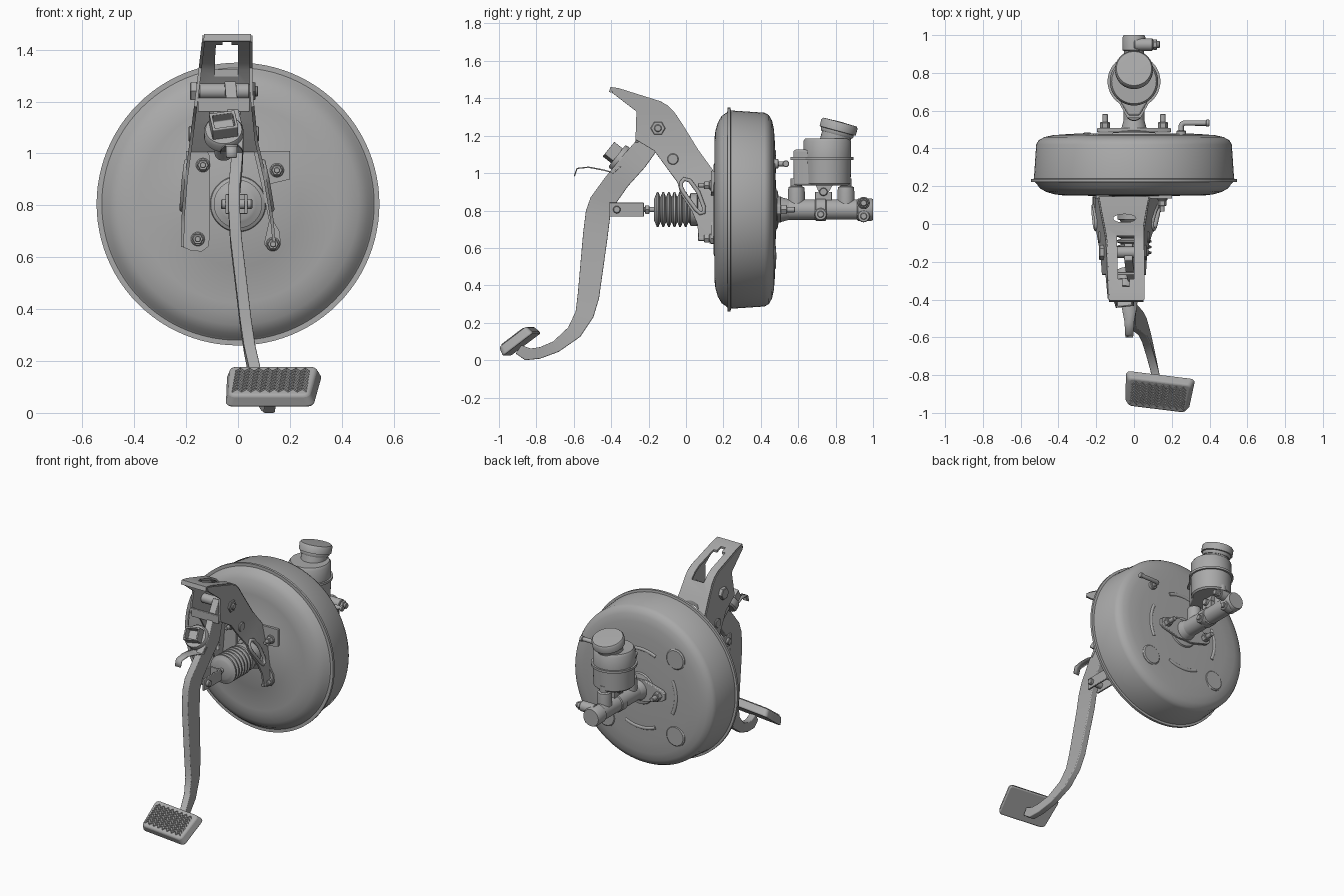
import bpy, bmesh, math
from mathutils import Vector, Matrix

if "Cube" in bpy.data.objects:
    bpy.data.objects.remove(bpy.data.objects["Cube"])

grey = bpy.data.materials.new("dark_grey")
grey.diffuse_color = (0.4, 0.4, 0.4, 1)
grey.use_nodes = True
grey.node_tree.nodes["Principled BSDF"].inputs["Base Color"].default_value = grey.diffuse_color

def finish(name, bm, bevel=0, angle=35):
    bmesh.ops.remove_doubles(bm, verts=bm.verts, dist=1e-5)
    bmesh.ops.recalc_face_normals(bm, faces=bm.faces)
    me = bpy.data.meshes.new(name)
    bm.to_mesh(me)
    bm.free()
    me.materials.append(grey)
    me.shade_smooth()
    me.set_sharp_from_angle(angle=math.radians(angle))
    ob = bpy.data.objects.new(name, me)
    bpy.context.collection.objects.link(ob)
    if bevel:
        m = ob.modifiers.new("bevel", 'BEVEL')
        m.width, m.segments, m.limit_method = bevel, 3, 'ANGLE'
    return ob

def lathe(name, origin, direction, profile, n=32):
    """Revolve (distance, radius) pairs about a direction."""
    q = Vector(direction).normalized().to_track_quat('Z', 'Y')
    bm = bmesh.new()
    rings = [[bm.verts.new(Vector(origin) + q @ Vector((r * math.cos(2 * math.pi * i / n),
              r * math.sin(2 * math.pi * i / n), t))) for i in range(n)] for t, r in profile]
    for a, b in zip(rings, rings[1:]):
        for i in range(n):
            bm.faces.new((a[i], a[(i + 1) % n], b[(i + 1) % n], b[i]))
    return finish(name, bm)

def rod(name, p1, p2, r, n=24):
    d = Vector(p2) - Vector(p1)
    L, c = d.length, min(0.004, r * 0.2)
    return lathe(name, p1, d, [(0, 0), (0, r - c), (c, r), (L - c, r), (L, r - c), (L, 0)], n)

def prism(name, pts, axis, a, b, bevel=0):
    put = {'x': lambda p, t: (t, p[0], p[1]), 'y': lambda p, t: (p[0], t, p[1]),
           'z': lambda p, t: (p[0], p[1], t)}[axis]
    bm = bmesh.new()
    lo, hi = [[bm.verts.new(put(p, t)) for p in pts] for t in (a, b)]
    bm.faces.new(lo)
    bm.faces.new(hi)
    for i in range(len(pts)):
        j = (i + 1) % len(pts)
        bm.faces.new((lo[i], lo[j], hi[j], hi[i]))
    return finish(name, bm, bevel)

def box(name, x0, x1, y0, y1, z0, z1, bevel=0.004):
    return prism(name, [(x0, y0), (x1, y0), (x1, y1), (x0, y1)], 'z', z0, z1, bevel)

def tube(name, pts, r, closed=False):
    cu = bpy.data.curves.new(name, 'CURVE')
    cu.dimensions, cu.bevel_depth, cu.bevel_resolution, cu.use_fill_caps = '3D', r, 3, True
    s = cu.splines.new('POLY')
    s.points.add(len(pts) - 1)
    for p, c in zip(s.points, pts):
        p.co = (*c, 1)
    s.use_cyclic_u = closed
    cu.materials.append(grey)
    tmp = bpy.data.objects.new(name + "_path", cu)
    bpy.context.collection.objects.link(tmp)
    me = bpy.data.meshes.new_from_object(tmp.evaluated_get(bpy.context.evaluated_depsgraph_get()))
    bpy.data.objects.remove(tmp)
    me.shade_smooth()
    bpy.context.collection.objects.link(bpy.data.objects.new(name, me))

def cut(ob, cutters):
    for c in cutters:
        m = ob.modifiers.new("cut", 'BOOLEAN')
        m.operation, m.object, m.solver = 'DIFFERENCE', c, 'EXACT'
    me = bpy.data.meshes.new_from_object(ob.evaluated_get(bpy.context.evaluated_depsgraph_get()))
    ob.modifiers.clear()
    me.set_sharp_from_angle(angle=math.radians(25))
    ob.data = me
    for c in cutters:
        bpy.data.objects.remove(c)

def oval(cx, cy, a, b, n=24):
    return [(cx + a * math.cos(2 * math.pi * i / n), cy + b * math.sin(2 * math.pi * i / n)) for i in range(n)]

C = 0.805  # height of booster axis
# Booster drum
lathe("booster_shell", (0, 0, C), (0, 1, 0), [(0.148, 0), (0.148, 0.24), (0.152, 0.25), (0.152, 0.38), (0.157, 0.42),
      (0.17, 0.465), (0.19, 0.5), (0.215, 0.517), (0.222, 0.525), (0.222, 0.545), (0.238, 0.545), (0.24, 0.53),
      (0.42, 0.518), (0.443, 0.505), (0.46, 0.475), (0.47, 0.43), (0.476, 0.35), (0.48, 0.15), (0.48, 0)], 96)
for i, a in enumerate((135, 225, 315)):
    x, z = 0.36 * math.cos(math.radians(a)), C + 0.36 * math.sin(math.radians(a))
    lathe(f"booster_boss_{i}", (x, 0.462, z), (0, 1, 0), [(0, 0.07), (0.012, 0.068), (0.018, 0.06), (0.018, 0)])
for i in range(4):
    arc = [math.radians(90 * i + t) for t in range(-25, 26, 5)]
    tube(f"booster_rib_{i}", [(0.26 * math.cos(a), 0.472, C + 0.26 * math.sin(a)) for a in arc], 0.013)
tube("vacuum_fitting", [(0.25, 0.46, 1.05), (0.25, 0.52, 1.05), (0.255, 0.53, 1.05), (0.265, 0.534, 1.05), (0.4, 0.534, 1.05)], 0.014)
rod("vacuum_collar", (0.25, 0.46, 1.05), (0.25, 0.495, 1.05), 0.026)
rod("vacuum_barb", (0.38, 0.534, 1.05), (0.4, 0.534, 1.05), 0.018)

# Bellows boot and push rod
prof = [(-0.17, 0), (-0.17, 0.06)]
for i in range(6):
    y = -0.165 + i * 0.03
    prof += [(y, 0.07), (y + 0.009, 0.093), (y + 0.018, 0.093), (y + 0.027, 0.07)]
prof += [(0.02, 0.075), (0.025, 0.088), (0.06, 0.088), (0.065, 0.075), (0.125, 0.078), (0.14, 0.105), (0.155, 0.11)]
lathe("rubber_boot", (0, 0, C), (0, 1, 0), prof, 48)
rod("push_rod", (0, -0.26, C), (0, -0.15, C), 0.014)
rod("push_rod_nut", (0, -0.22, C), (0, -0.195, C), 0.026, 6)
for s, x in (("left", -0.049), ("right", 0.025)):
    box(f"clevis_{s}", x, x + 0.012, -0.41, -0.225, 0.767, 0.843)
box("clevis_end", -0.049, 0.037, -0.237, -0.225, 0.767, 0.843)
rod("clevis_pin", (-0.065, -0.37, C), (0.055, -0.37, C), 0.02)

# Pedal arm: front edge (y,z), back edge (y,z), x
stations = [(-0.19, 1.28, -0.10, 1.22, -0.03), (-0.27, 1.17, -0.17, 1.10, -0.02), (-0.34, 1.09, -0.22, 1.03, 0),
            (-0.43, 0.98, -0.31, 0.93, -0.005), (-0.51, 0.87, -0.38, 0.83, -0.015), (-0.535, 0.8, -0.405, 0.77, -0.015),
            (-0.55, 0.68, -0.42, 0.65, -0.008), (-0.578, 0.36, -0.465, 0.33, 0.03), (-0.59, 0.26, -0.495, 0.23, 0.045),
            (-0.63, 0.175, -0.565, 0.125, 0.065), (-0.71, 0.1, -0.68, 0.045, 0.09), (-0.78, 0.07, -0.78, 0.008, 0.11),
            (-0.83, 0.062, -0.86, 0.0, 0.12), (-0.88, 0.08, -0.91, 0.035, 0.125)]
bm = bmesh.new()
rings = [[bm.verts.new(v) for v in ((x - 0.022, a, b), (x + 0.022, a, b), (x + 0.022, c, d), (x - 0.022, c, d))]
         for a, b, c, d, x in stations]
bm.faces.new(rings[0])
bm.faces.new(rings[-1])
for p, q in zip(rings, rings[1:]):
    for i in range(4):
        bm.faces.new((p[i], p[(i + 1) % 4], q[(i + 1) % 4], q[i]))
finish("pedal_arm", bm, 0.005, 40)
# Pedal pad with herringbone tread
M = Matrix.Translation((0.13, -0.893, 0.104)) @ Matrix.Rotation(math.radians(-7), 4, 'Z') @ Matrix.Rotation(math.radians(37), 4, 'X')
bm = bmesh.new()
bmesh.ops.create_cube(bm, size=1)
for v in bm.verts:
    k = 0.9 if v.co.z > 0 else 1
    v.co = (v.co.x * (0.375 - 0.03 * (v.co.y < 0)) * k, v.co.y * 0.208 * k, v.co.z * 0.052)
bmesh.ops.bevel(bm, geom=[e for e in bm.edges if abs((e.verts[0].co - e.verts[1].co).z) > 0.03],
                offset=0.025, segments=5, affect='EDGES', profile=0.5)
finish("pedal_pad", bm, 0.01).matrix_world = M
bm = bmesh.new()
for row in range(8):
    y = -0.063 + row * 0.018
    rib = [[bm.verts.new((-0.144 + i * 0.018, y + dy + (0.009 if i % 2 else -0.009), h))
            for dy, h in ((-0.006, 0.022), (0, 0.032), (0.006, 0.022))] for i in range(17)]
    for a, b in zip(rib, rib[1:]):
        for i in range(3):
            bm.faces.new((a[i], a[(i + 1) % 3], b[(i + 1) % 3], b[i]))
finish("pad_tread", bm, 0, 20).matrix_world = M

# Bracket: splayed side plates, sloped top strap, booster flanges
Z = [1.5, 1.25, 1.05, 0.9, 0.75, 0.6]
XS = {"left": [-0.125, -0.155, -0.18, -0.2, -0.212, -0.215], "right": [0.05, 0.05, 0.07, 0.105, 0.13, 0.145]}
def side_x(s, z):
    for i in range(5):
        if z >= Z[i + 1] - 1e-6:
            t = (z - Z[i + 1]) / (Z[i] - Z[i + 1])
            return XS[s][i + 1] + t * (XS[s][i] - XS[s][i + 1])
    return XS[s][5]
outline = [(-0.4, 1.455), (-0.36, 1.447), (-0.14, 1.378), (-0.1, 1.355), (-0.07, 1.325), (-0.02, 1.25), (0.06, 1.12),
           (0.14, 1.01), (0.145, 0.64), (0.07, 0.64), (0.06, 0.73), (0.03, 0.8), (-0.03, 0.89), (-0.045, 0.95),
           (-0.17, 1.12), (-0.27, 1.18), (-0.265, 1.33), (-0.395, 1.43)]
drop = [(-0.025, 0.95), (-0.01, 0.968), (0.02, 0.96), (0.065, 0.9), (0.095, 0.82), (0.095, 0.79), (0.075, 0.785),
        (0.05, 0.81), (-0.015, 0.9), (-0.026, 0.925)]
for s, out in (("left", -1), ("right", 1)):
    bm = bmesh.new()
    bm.faces.new([bm.verts.new((0, y, z)) for y, z in outline])
    for z in Z[1:5]:
        bmesh.ops.bisect_plane(bm, geom=bm.verts[:] + bm.edges[:] + bm.faces[:], plane_co=(0, 0, z), plane_no=(0, 0, 1))
    for v in bm.verts:
        v.co.x = side_x(s, v.co.z)
    plate = finish(f"bracket_side_{s}", bm)
    m = plate.modifiers.new("thick", 'SOLIDIFY')
    m.thickness, m.offset = 0.012, 0
    cut(plate, [prism("hole", drop, 'x', -0.5, 0.5)])
    tube(f"bracket_hole_lip_{s}", [(side_x(s, z) + out * 0.006, y, z) for y, z in drop], 0.011, True)
    rod(f"bracket_dimple_{s}", (side_x(s, 1.075), -0.07, 1.075), (side_x(s, 1.075) + out * 0.014, -0.07, 1.075), 0.03)
strap = [(-0.405, 1.432)] + outline[:8]
bm = bmesh.new()
rows = [[bm.verts.new((side_x(s, z), y, z)) for s in XS] for y, z in strap]
for a, b in zip(rows, rows[1:]):
    bm.faces.new((a[0], a[1], b[1], b[0]))
top = finish("bracket_top_strap", bm)
m = top.modifiers.new("thick", 'SOLIDIFY')
m.thickness, m.offset = 0.014, 0
slot = [(-0.09, -0.06), (0.0, -0.06), (0.0, -0.29), (-0.025, -0.29), (-0.025, -0.33), (-0.06, -0.33), (-0.06, -0.29), (-0.085, -0.29)]
cut(top, [prism("slot", slot, 'z', 1.22, 1.6), prism("hole", oval(-0.05, 0.03, 0.06, 0.022), 'z', 1, 1.5)])
prism("bracket_flange_left", [(-0.215, 0.64), (-0.18, 0.625), (-0.14, 0.622), (-0.115, 0.64), (-0.108, 0.68), (-0.108, 0.99),
      (-0.12, 1.01), (-0.2, 1.01)], 'y', 0.135, 0.152)
prism("bracket_flange_right", [(0.1, 0.65), (0.12, 0.625), (0.15, 0.625), (0.165, 0.65), (0.16, 0.7), (0.13, 0.75),
      (0.115, 0.88), (0.2, 0.9), (0.2, 1.01), (0.06, 1.01), (0.09, 0.88), (0.12, 0.74)], 'y', 0.135, 0.152)
for i, (x, z) in enumerate(((-0.135, 0.955), (0.15, 0.935), (-0.155, 0.67), (0.135, 0.65))):
    rod(f"flange_washer_{i}", (x, 0.125, z), (x, 0.137, z), 0.027)
    rod(f"flange_nut_{i}", (x, 0.095, z), (x, 0.127, z), 0.023, 6)
    rod(f"flange_stud_{i}", (x, 0.065, z), (x, 0.15, z), 0.012)

# Pivot
rod("pivot_tube", (-0.15, -0.15, 1.24), (0.045, -0.15, 1.24), 0.03)
rod("pivot_head", (-0.185, -0.15, 1.24), (-0.155, -0.15, 1.24), 0.04, 6)
rod("pivot_nut", (0.055, -0.15, 1.24), (0.068, -0.15, 1.24), 0.04, 6)
rod("pivot_end", (0.06, -0.15, 1.24), (0.078, -0.15, 1.24), 0.02)

# Brake light switch, its bracket and the spring clip
axis = Vector((0, -0.78, 0.62)).normalized()
c = Vector((-0.055, -0.385, 1.105))
S = Matrix.Translation(c) @ axis.to_track_quat('Z', 'X').to_matrix().to_4x4() @ Matrix.Rotation(math.radians(10), 4, 'Z')
bm = bmesh.new()
bmesh.ops.create_cube(bm, size=1, matrix=Matrix.Diagonal((0.085, 0.1, 0.075, 1)))
face = max(bm.faces, key=lambda f: f.calc_center_median().z)
bmesh.ops.inset_individual(bm, faces=[face], thickness=0.015)
inner = bmesh.ops.extrude_discrete_faces(bm, faces=[face])["faces"][0]
for v in inner.verts:
    v.co.z -= 0.045
finish("switch_socket", bm, 0.004).matrix_world = S
lathe("switch_body", c, -axis, [(0.02, 0), (0.02, 0.07), (0.03, 0.076), (0.065, 0.076), (0.075, 0.065), (0.075, 0.035), (0.17, 0.035), (0.17, 0)])
box("switch_bracket", -0.155, 0.045, -0.27, -0.255, 1.16, 1.215)
bm = bmesh.new()
clip = [(-0.6, 0.985, 0.02), (-0.585, 1.028, 0.022), (-0.52, 1.035, 0.025), (-0.44, 1.02, 0.04), (-0.39, 1.005, 0.045), (-0.33, 1.06, 0.045)]
rows = [[bm.verts.new((-0.025 + k * w, y, z)) for k in (-1, 1)] for y, z, w in clip]
for a, b in zip(rows, rows[1:]):
    bm.faces.new((a[0], a[1], b[1], b[0]))
finish("switch_clip", bm).modifiers.new("thick", 'SOLIDIFY').thickness = 0.007

# Master cylinder
lathe("cylinder_hub", (0, 0.47, C), (0, 1, 0), [(0, 0.11), (0.02, 0.1), (0.025, 0.07), (0.08, 0.055), (0.08, 0)])
prism("cylinder_flange", [(-0.195, 0.785), (-0.175, 0.77), (-0.05, 0.735), (0.05, 0.735), (0.175, 0.77), (0.195, 0.785),
      (0.195, 0.825), (0.175, 0.84), (0.05, 0.875), (-0.05, 0.875), (-0.175, 0.84), (-0.195, 0.825)], 'y', 0.485, 0.508, 0.004)
for s, x in (("left", -0.153), ("right", 0.153)):
    rod(f"cylinder_nut_{s}", (x, 0.5, C), (x, 0.54, C), 0.027, 6)
    rod(f"cylinder_stud_{s}", (x, 0.5, C), (x, 0.582, C), 0.015)
lathe("cylinder_body", (0, 0, C), (0, 1, 0), [(0.48, 0), (0.48, 0.055), (0.69, 0.055), (0.695, 0.06), (0.745, 0.06),
      (0.75, 0.054), (0.915, 0.054), (0.92, 0.06), (0.99, 0.06), (1.0, 0.055), (1.0, 0)], 40)
for i, (y, z, x) in enumerate(((0.72, 0.78, 0.065), (0.95, 0.77, 0.06), (0.95, 0.84, 0.1))):
    rod(f"outlet_boss_{i}", (0, y, z), (x, y, z), 0.033)
    rod(f"outlet_plug_{i}", (0, y, z), (x + 0.012, y, z), 0.018)
rod("outlet_hex", (0.1, 0.95, 0.84), (0.122, 0.95, 0.84), 0.028, 6)
rod("outlet_tip", (0.1, 0.95, 0.84), (0.137, 0.95, 0.84), 0.018)
# Reservoir and tilted cap
for s, y in (("rear", 0.59), ("front", 0.855)):
    lathe(f"reservoir_post_{s}", (0, y, 0.82), (0, 0, 1), [(0, 0.045), (0.08, 0.045), (0.105, 0.042), (0.11, 0.03), (0.15, 0.03), (0.15, 0)])
box("reservoir_lug", -0.02, 0.02, 0.69, 0.78, 0.84, 0.9)
rod("reservoir_lug_pin", (-0.04, 0.735, 0.9), (0.04, 0.735, 0.9), 0.022)
prism("reservoir_neck_web", [(0.69, 0.945), (0.79, 0.945), (0.755, 0.885), (0.715, 0.885)], 'x', -0.015, 0.015)
lathe("reservoir", (0, 0.755, 0), (0, 0, 1), [(0.935, 0), (0.935, 0.115), (0.945, 0.125), (1.07, 0.128), (1.07, 0.14),
      (1.085, 0.14), (1.085, 0.128), (1.17, 0.128), (1.185, 0.118), (1.185, 0)], 48)
prism("reservoir_step", [(-0.03, 0.575), (0.03, 0.575), (0.09, 0.68), (0.09, 0.8), (-0.09, 0.8), (-0.09, 0.68)], 'z', 0.935, 1.125, 0.01)
prism("reservoir_rim", [(-0.035, 0.56), (0.035, 0.56), (0.1, 0.68), (-0.1, 0.68)], 'z', 1.07, 1.085)
tilt = (0, 0.26, 0.966)
lathe("reservoir_neck", (0, 0.785, 1.13), tilt, [(0, 0.08), (0.12, 0.08), (0.12, 0)])
lathe("reservoir_cap", (0, 0.805, 1.205), tilt, [(0, 0), (0, 0.085), (0.008, 0.09), (0.02, 0.09), (0.022, 0.1), (0.06, 0.1), (0.07, 0.093), (0.073, 0)], 48)
